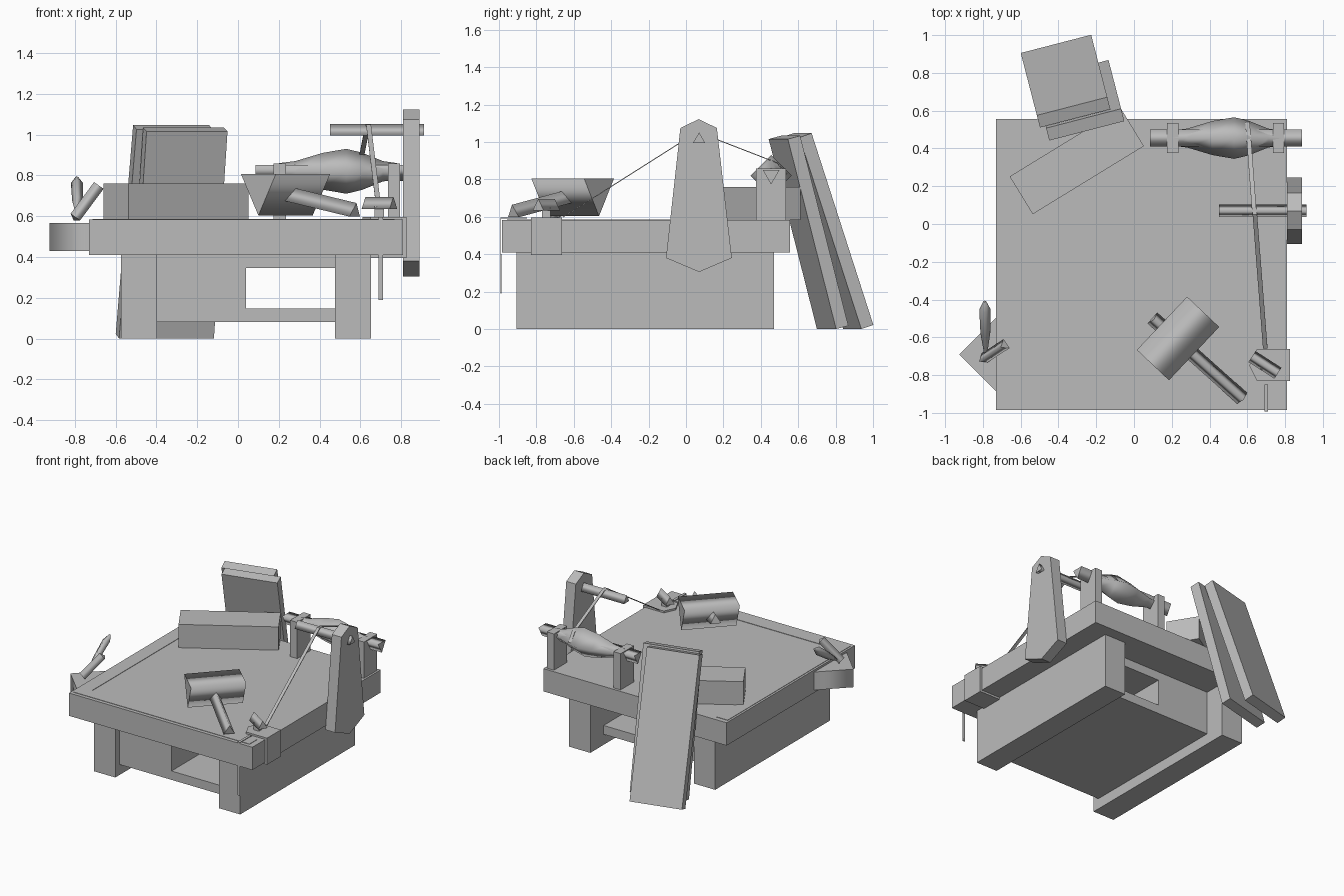
import bpy, bmesh, math
from mathutils import Vector, Matrix

cube = bpy.data.objects.get("Cube")
if cube:
    bpy.data.objects.remove(cube)

grey = bpy.data.materials.new("plain grey")
grey.use_nodes = True
COLOUR = (0.5, 0.5, 0.5, 1)
grey.diffuse_color = COLOUR
grey.node_tree.nodes["Principled BSDF"].inputs["Base Color"].default_value = COLOUR


def finish(name, bm):
    bmesh.ops.recalc_face_normals(bm, faces=bm.faces[:])
    mesh = bpy.data.meshes.new(name)
    bm.to_mesh(mesh)
    bm.free()
    mesh.materials.append(grey)
    obj = bpy.data.objects.new(name, mesh)
    bpy.context.collection.objects.link(obj)
    return obj


def box(name, low, high, turn=Matrix.Identity(4)):
    """Box between two corners, optionally placed by a matrix."""
    low, high = Vector(low), Vector(high)
    bm = bmesh.new()
    bmesh.ops.create_cube(bm, size=1)
    for v in bm.verts:
        v.co = turn @ ((low + high) / 2 + v.co * (high - low))
    return finish(name, bm)


def prism(name, outline, start, end, axis="z"):
    """Extrude an outline along z, or a (y, z) outline along x."""
    bm = bmesh.new()
    place = (lambda p, t: (t, *p)) if axis == "x" else (lambda p, t: (*p, t))
    face = bm.faces.new([bm.verts.new(place(p, start)) for p in outline])
    new = bmesh.ops.extrude_face_region(bm, geom=[face])["geom"]
    shift = Vector(place((0, 0), end - start))
    bmesh.ops.translate(bm, vec=shift, verts=[v for v in new if isinstance(v, bmesh.types.BMVert)])
    return finish(name, bm)


def rod(name, a, b, profile, sides=3, angle=-90, smooth=True):
    """Few-sided turned bar from a to b; profile is (fraction, radius) pairs."""
    a, b = Vector(a), Vector(b)
    axis = (b - a).normalized()
    side = axis.cross(Vector((0, 0, 1)))
    side = Vector((1, 0, 0)) if side.length < 0.01 else side.normalized()
    up = side.cross(axis)
    bm = bmesh.new()
    rings = []
    for t, r in profile:
        turns = [math.radians(angle) + math.tau * i / sides for i in range(sides)]
        rings.append([bm.verts.new(a.lerp(b, t) + r * (side * math.cos(k) + up * math.sin(k)))
                      for k in turns])
    for lo, hi in zip(rings, rings[1:]):
        for i in range(sides):
            j = (i + 1) % sides
            bm.faces.new((lo[i], lo[j], hi[j], hi[i])).smooth = smooth
    bm.faces.new(rings[0])
    bm.faces.new(rings[-1])
    return finish(name, bm)


def bar(name, a, b, r, **more):
    return rod(name, a, b, [(0, r), (1, r)], **more)


def ribbon(name, path, width):
    """Thin strap, flat across x."""
    bm = bmesh.new()
    rows = [[bm.verts.new(Vector(p) + Vector((s * width / 2, 0, 0))) for s in (-1, 1)] for p in path]
    for p, q in zip(rows, rows[1:]):
        bm.faces.new((p[0], p[1], q[1], q[0]))
    obj = finish(name, bm)
    solid = obj.modifiers.new("thickness", "SOLIDIFY")
    solid.thickness = 0.005
    return obj


# Bench top with its L-shaped inlay
box("bench_top", (-0.73, -0.985, 0.41), (0.81, 0.555, 0.583))
prism("top_inlay", [(-0.714, 0.52), (-0.62, 0.52), (-0.62, -0.86), (0.767, -0.86),
                    (0.767, -0.958), (-0.714, -0.958)], 0.58, 0.586)

# Slab legs and the open shelf between them
for side, x in (("right", -0.574), ("left", 0.475)):
    box(side + "_leg", (x, -0.905, 0), (x + 0.177, 0.47, 0.412))
FRONT, BACK = -0.855, 0.31
box("shelf_cabinet", (-0.4, FRONT, 0.08), (0.04, BACK, 0.412))
box("shelf_floor", (0.04, FRONT, 0.08), (0.478, BACK, 0.147))
box("shelf_ceiling", (0.04, FRONT, 0.345), (0.478, BACK, 0.412))

# Timber block lying on the bench
box("timber_block", (-0.345, -0.117, 0), (0.345, 0.117, 0.177),
    Matrix.Translation((-0.303, 0.332, 0.583)) @ Matrix.Rotation(math.radians(31.5), 4, "Z"))

# Two planks leaning on the back edge
for name, corner, lean, size in (
        ("outer_plank", (-0.583, 0.841, 0), 18.4, (0.385, 0.07, 1.08)),
        ("inner_plank", (-0.515, 0.70, 0), 14.7, (0.41, 0.07, 1.05))):
    place = (Matrix.Translation(corner) @ Matrix.Rotation(math.radians(14.5), 4, "Z")
             @ Matrix.Rotation(math.radians(lean), 4, "X"))
    box(name, (0, 0, 0), size, place)

# Side upright carrying the strap bar
prism("upright", [(0.068, 1.122), (0.165, 1.075), (0.245, 0.38), (0.07, 0.305),
                  (-0.107, 0.38), (-0.03, 1.075)], 0.81, 0.89, "x")
bar("strap_bar", (0.45, 0.07, 1.014), (0.913, 0.07, 1.014), 0.037, angle=90)

# Lathe spindle on two posts
for side, x in (("right", 0.175), ("left", 0.735)):
    box(side + "_spindle_post", (x, 0.375, 0.58), (x + 0.06, 0.535, 0.858))
bar("spindle_shaft", (0.085, 0.455, 0.825), (0.89, 0.455, 0.825), 0.052)
rod("spindle_bulge", (0.2, 0.455, 0.82), (0.78, 0.455, 0.82),
    [(0, 0.04), (0.14, 0.05), (0.37, 0.09), (0.57, 0.11), (0.7, 0.092), (0.88, 0.05), (1, 0.04)],
    sides=4)

# Drive strap from the spindle over the bar to the front clamp
ribbon("drive_strap", [(0.6, 0.54, 0.83), (0.605, 0.49, 0.89), (0.635, 0.09, 1.045),
                       (0.64, 0.05, 1.05), (0.695, -0.66, 0.6)], 0.024)
ribbon("hanging_strap", [(0.7, -0.85, 0.595), (0.7, -0.992, 0.595), (0.7, -0.992, 0.19)], 0.02)

# Front clamp with its small turning handle
prism("edge_clamp", [(0.61, -0.75), (0.65, -0.663), (0.825, -0.663), (0.825, -0.83),
                     (0.65, -0.83)], 0.395, 0.597)
box("clamp_stem", (0.67, -0.77, 0.59), (0.715, -0.725, 0.65))
bar("clamp_handle", (0.625, -0.702, 0.655), (0.762, -0.79, 0.655), 0.04, angle=90)

# Corner vise, its screw and blade-shaped lever
bar("corner_vise", (-0.72, -0.69, 0.43), (-0.72, -0.69, 0.567), 0.205, sides=4, angle=0)
bar("vise_screw", (-0.8, -0.715, 0.59), (-0.685, -0.64, 0.745), 0.033, angle=90)
rod("vise_lever", (-0.785, -0.69, 0.6), (-0.79, -0.41, 0.79),
    [(0, 0.008), (0.4, 0.026), (0.85, 0.03), (1, 0.008)], sides=4, angle=0)

# Mallet lying on the bench
bar("mallet_head", (0.1, -0.747, 0.738), (0.366, -0.465, 0.738), 0.135)
bar("mallet_handle", (0.1, -0.5, 0.735), (0.575, -0.925, 0.62), 0.045, angle=90)
